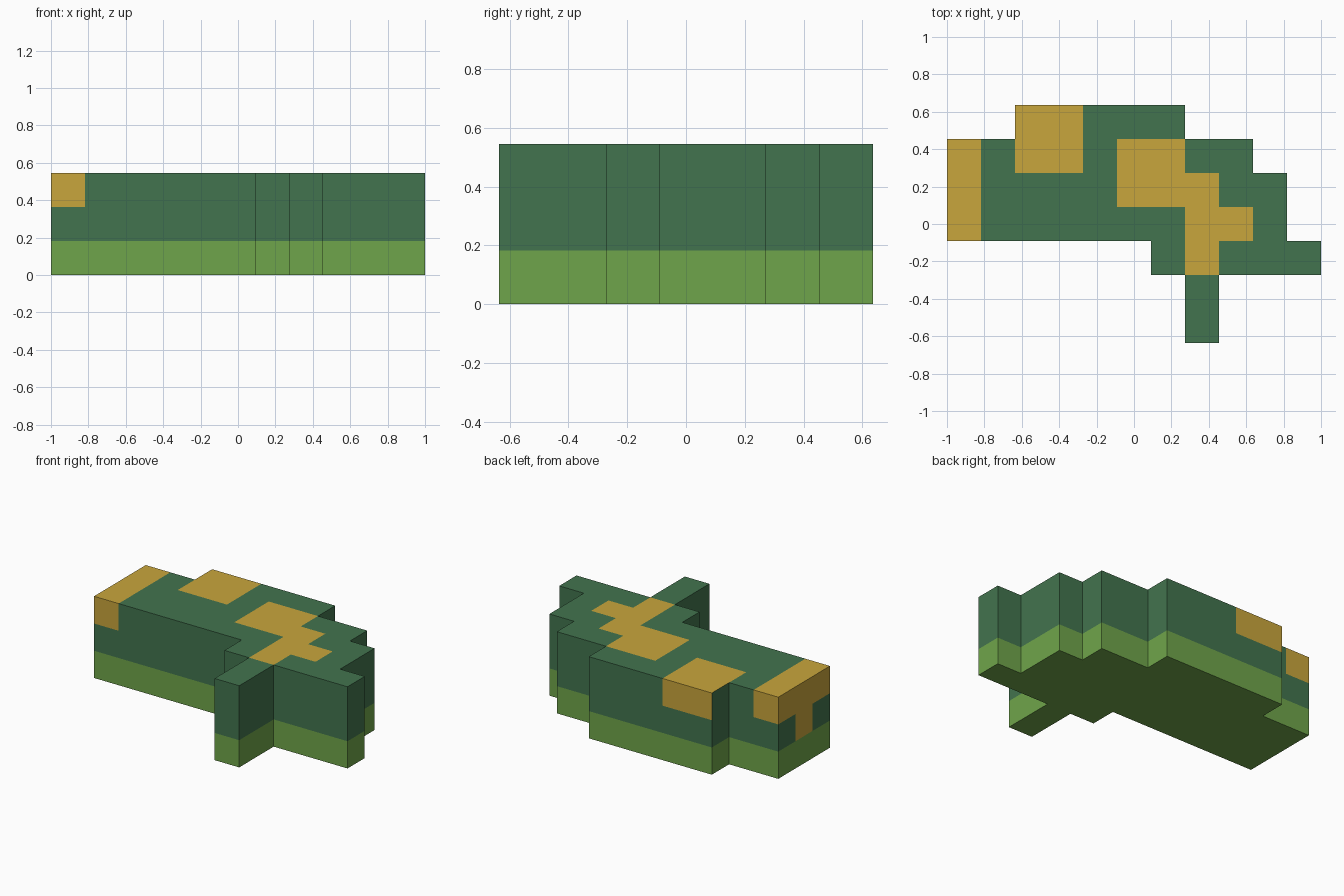
import bpy
import bmesh
from mathutils import Vector

cube = bpy.data.objects.get("Cube")
if cube:
    bpy.data.objects.remove(cube, do_unlink=True)


def make_material(name, rgb):
    mat = bpy.data.materials.new(name)
    mat.use_nodes = True
    colour = (*rgb, 1.0)
    mat.diffuse_color = colour
    mat.node_tree.nodes["Principled BSDF"].inputs["Base Color"].default_value = colour
    return mat


DARK, LIGHT, GOLD = range(3)
materials = [
    make_material("dark green", (0.055, 0.174, 0.077)),
    make_material("light green", (0.159, 0.376, 0.069)),
    make_material("gold", (0.584, 0.381, 0.045)),
]

# Footprint: filled columns of each row, front to back
UNIT = 2 / 11
HEIGHT = 3
ROWS = [(7, 7), (7, 7), (6, 10), (0, 9), (0, 9), (0, 8), (2, 6)]
cells = {(x, y, z) for y, (a, b) in enumerate(ROWS)
         for x in range(a, b + 1) for z in range(HEIGHT)}


def block(x0, x1, y0, y1, z):
    return {(x, y, z) for x in range(x0, x1 + 1) for y in range(y0, y1 + 1)}


# Gold patches in the top layer, and the short stem on the end face
TOP = HEIGHT - 1
gold = (block(0, 0, 3, 5, TOP) | block(2, 3, 5, 6, TOP) | block(5, 6, 4, 5, TOP)
        | block(7, 7, 2, 4, TOP) | block(8, 8, 3, 3, TOP) | block(0, 0, 4, 4, 1))


def face_colour(cell, normal):
    inner_step = normal.x < 0 and cell[0] == 2
    if cell in gold and not inner_step:
        return GOLD
    return LIGHT if cell[2] == 0 else DARK


# Skin of the stepped block: one square for every exposed cell side
bm = bmesh.new()
origin = Vector((-1, -len(ROWS) * UNIT / 2, 0))
half = Vector((0.5, 0.5, 0.5))
for cell in sorted(cells):
    for axis in range(3):
        for sign in (-1, 1):
            normal = Vector((0, 0, 0))
            normal[axis] = sign
            if tuple(int(c + n) for c, n in zip(cell, normal)) in cells:
                continue
            u, v = Vector((0, 0, 0)), Vector((0, 0, 0))
            u[(axis + 1) % 3] = 0.5
            v[(axis + 2) % 3] = 0.5 * sign
            middle = Vector(cell) + half + normal / 2
            corners = (middle - u - v, middle + u - v, middle + u + v, middle - u + v)
            face = bm.faces.new([bm.verts.new(origin + c * UNIT) for c in corners])
            face.material_index = face_colour(cell, normal)
bmesh.ops.remove_doubles(bm, verts=bm.verts[:], dist=0.001)

# Merge flat squares of one colour into large faces
bmesh.ops.dissolve_limit(bm, angle_limit=0.01, verts=bm.verts[:],
                         edges=bm.edges[:], delimit={'MATERIAL'})

mesh = bpy.data.meshes.new("stepped_block")
bm.to_mesh(mesh)
bm.free()
for mat in materials:
    mesh.materials.append(mat)
bpy.context.collection.objects.link(bpy.data.objects.new("stepped_block", mesh))
